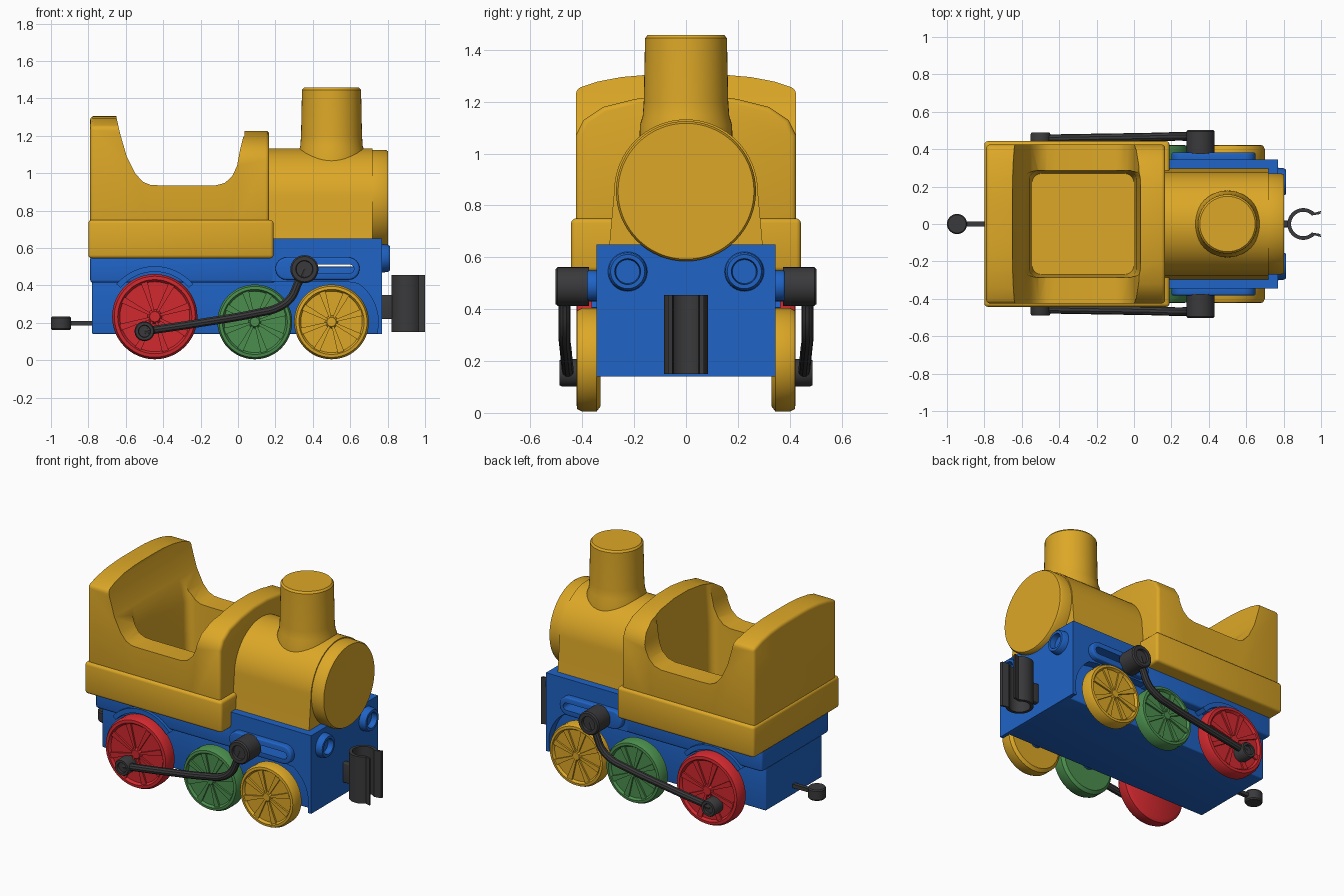
import bpy, bmesh
from math import sin, cos, pi, radians

if "Cube" in bpy.data.objects:
    bpy.data.objects.remove(bpy.data.objects["Cube"])


def material(name, rgb):
    m = bpy.data.materials.new(name)
    m.use_nodes = True
    m.diffuse_color = (*rgb, 1)
    m.node_tree.nodes["Principled BSDF"].inputs["Base Color"].default_value = (*rgb, 1)
    return m


YELLOW = material("warm yellow", (0.72, 0.39, 0.02))
BLUE = material("blue", (0.014, 0.125, 0.56))
RED = material("red", (0.64, 0.022, 0.028))
GREEN = material("green", (0.07, 0.27, 0.075))
GREY = material("dark grey", (0.042, 0.042, 0.045))


def place(u, v, w, axis):
    """Map profile coordinates u, v and position w along an axis to x, y, z."""
    return {"x": (w, u, v), "y": (u, w, v), "z": (u, v, w)}[axis]


def prism(points, axis, lo, hi):
    return [[place(u, v, w, axis) for u, v in points] for w in (lo, hi)]


def lathe(center, profile, axis, n=48, side=1):
    cu, cv = center
    return [[place(cu + r * cos(2 * pi * i / n), cv + r * sin(2 * pi * i / n), side * w, axis)
             for i in range(n)] for w, r in profile]


def arc(cu, cv, r, a, b, n=16):
    return [(cu + r * cos(radians(a + (b - a) * i / n)),
             cv + r * sin(radians(a + (b - a) * i / n))) for i in range(n + 1)]


def rect(u0, u1, v0, v1):
    return [(u0, v0), (u1, v0), (u1, v1), (u0, v1)]


def stadium(u0, u1, v0, v1):
    r, m = (v1 - v0) / 2, (v0 + v1) / 2
    return arc(u0 + r, m, r, 90, 270, 12) + arc(u1 - r, m, r, -90, 90, 12)


def bake(ob):
    """Replace modifiers or curve data with the finished mesh."""
    dg = bpy.context.evaluated_depsgraph_get()
    me = bpy.data.meshes.new_from_object(ob.evaluated_get(dg))
    ob.modifiers.clear()
    ob.data = me
    me.shade_smooth()
    me.set_sharp_from_angle(angle=radians(35))


def solid(name, lofts, mat, bevel=0):
    """Skin each list of rings into a closed solid."""
    bm = bmesh.new()
    for rings in lofts:
        vs = [[bm.verts.new(p) for p in ring] for ring in rings]
        n = len(vs[0])
        for a, b in zip(vs, vs[1:]):
            for i in range(n):
                bm.faces.new((a[i], a[(i + 1) % n], b[(i + 1) % n], b[i]))
        bm.faces.new(vs[0])
        bm.faces.new(vs[-1])
    bmesh.ops.recalc_face_normals(bm, faces=bm.faces)
    me = bpy.data.meshes.new(name)
    bm.to_mesh(me)
    bm.free()
    me.materials.append(mat)
    ob = bpy.data.objects.new(name, me)
    bpy.context.collection.objects.link(ob)
    if bevel:
        mod = ob.modifiers.new("bevel", "BEVEL")
        mod.width, mod.segments = bevel, 3
        mod.limit_method, mod.angle_limit = "ANGLE", radians(40)
    bake(ob)
    return ob


def boolean(ob, tool, operation="DIFFERENCE"):
    mod = ob.modifiers.new("cut", "BOOLEAN")
    mod.object, mod.operation, mod.solver = tool, operation, "EXACT"
    bake(ob)


# Chassis
solid("chassis_core", [prism(rect(-0.78, 0.76, 0.14, 0.5), "y", -0.29, 0.29)], BLUE, 0.008)
solid("rear_running_board", [prism(rect(-0.79, 0.2, 0.415, 0.56), "y", -0.345, 0.345)], BLUE, 0.015)
front_profile = ([(0.77, 0.14), (0.77, 0.65), (0.18, 0.65), (0.18, 0.42), (0.58, 0.42)]
                 + arc(0.5, 0.205, 0.25, 55, -10, 10) + [(0.746, 0.14)])
front_block = solid("front_block", [prism(front_profile, "y", -0.345, 0.345)], BLUE)
guides = [solid(side + "_rod_guide", [prism(stadium(0.2, 0.65, 0.43, 0.55), "y", s * 0.32, s * 0.382)],
                BLUE, 0.01) for side, s in (("left", 1), ("right", -1))]

# Slots through the rod guides
slot = solid("slot_cutter", [prism(stadium(0.3, 0.62, 0.465, 0.512), "y", -0.5, 0.5)], BLUE)
for part in [front_block] + guides:
    boolean(part, slot)
bpy.data.objects.remove(slot)

# Boiler, smokebox ring and chimney
boiler = [(0.3, 0.6)] + arc(0, 0.855, 0.277, 0, 180, 32) + [(-0.3, 0.6)]
solid("boiler", [prism(boiler, "x", 0.1, 0.72)], YELLOW)
solid("smokebox_front", [lathe((0, 0.855), [(0.71, 0.255), (0.72, 0.27), (0.79, 0.27), (0.803, 0.262)],
                               "x", 64)], YELLOW)
solid("chimney", [lathe((0.5, 0), [(1.0, 0.18), (1.11, 0.178), (1.145, 0.167), (1.2, 0.163),
                                   (1.445, 0.158), (1.457, 0.148)], "z")], YELLOW)

# Cab, shaped from a tapering shell and a side outline
def cab_section(x, half):
    return [(x, y, z) for y, z in half] + [(x, -y, z) for y, z in reversed(half)]


rear_half = [(0.425, 0.62), (0.425, 1.25), (0.34, 1.278), (0.25, 1.295), (0.15, 1.304), (0.07, 1.306)]
arch_half = [(0.425, 0.62), (0.425, 1.07), (0.395, 1.13), (0.32, 1.18), (0.2, 1.21), (0.07, 1.227)]
cab = solid("cab", [[cab_section(-0.79, rear_half), cab_section(-0.45, rear_half),
                     cab_section(-0.05, arch_half), cab_section(0.167, arch_half)]], YELLOW, 0.02)
outline = [(-0.9, 0.5), (-0.9, 1.4), (-0.66, 1.4), (-0.648, 1.29), (-0.63, 1.21), (-0.595, 1.09),
           (-0.55, 1.0), (-0.51, 0.955), (-0.47, 0.938), (-0.42, 0.935), (-0.12, 0.935), (-0.07, 0.948),
           (-0.03, 0.985), (-0.005, 1.04), (0.012, 1.13), (0.03, 1.2), (0.045, 1.4), (0.3, 1.4), (0.3, 0.5)]
shape = solid("cab_outline", [prism(outline, "y", -0.6, 0.6)], YELLOW)
boolean(cab, shape, "INTERSECT")
skirt = solid("cab_skirt", [prism(rect(-0.8, 0.19, 0.545, 0.75), "y", -0.443, 0.443)], YELLOW, 0.018)

# Seat well
well = []
for z, x0, x1, y in ((0.62, -0.545, 0, 0.27), (0.94, -0.56, 0.012, 0.285), (1.4, -0.66, 0.05, 0.3)):
    r = 0.05
    well.append([(px, py, z) for px, py in arc(x1 - r, y - r, r, 0, 90, 5) + arc(x0 + r, y - r, r, 90, 180, 5)
                 + arc(x0 + r, r - y, r, 180, 270, 5) + arc(x1 - r, r - y, r, 270, 360, 5)])
seat = solid("seat_well", [well], YELLOW)
boolean(cab, seat)
boolean(skirt, seat)
for helper in (shape, seat):
    bpy.data.objects.remove(helper)


# Wheel with a recessed face and wedge spokes
def wheel(name, x, r, mat, s):
    disc = lathe((x, r + 0.005), [(0.33, 0.9 * r), (0.345, r), (0.4, r), (0.42, 0.95 * r), (0.422, 0.87 * r),
                                  (0.407, 0.82 * r), (0.407, 0.17 * r), (0.422, 0.12 * r)], "y", 48, s)
    lofts = [disc]
    for i in range(8):
        c, d = cos(i * pi / 4 + 0.3), sin(i * pi / 4 + 0.3)
        pts = [(0.1 * r, -0.006), (0.84 * r, -0.018), (0.84 * r, 0.018), (0.1 * r, 0.006)]
        lofts.append(prism([(x + a * c - b * d, r + 0.005 + a * d + b * c) for a, b in pts],
                           "y", s * 0.39, s * 0.418))
    solid(name, lofts, mat)


for side, s in (("left", 1), ("right", -1)):
    wheel(side + "_rear_wheel", -0.445, 0.228, RED, s)
    wheel(side + "_middle_wheel", 0.09, 0.2, GREEN, s)
    wheel(side + "_front_wheel", 0.5, 0.2, YELLOW, s)

    # Arch over the rear wheel
    arch = arc(-0.445, 0.235, 0.268, 40, 140) + arc(-0.445, 0.235, 0.238, 140, 40)
    solid(side + "_wheel_arch", [prism(arch, "y", s * 0.28, s * 0.365)], BLUE)

    # Connecting rod with its two pins
    path = [(-0.5, 0.455, 0.155), (-0.2, 0.46, 0.2), (0.1, 0.465, 0.252), (0.21, 0.468, 0.28),
            (0.28, 0.468, 0.33), (0.32, 0.468, 0.41), (0.355, 0.468, 0.49)]
    cu = bpy.data.curves.new(side + "_rod", "CURVE")
    cu.dimensions = "3D"
    cu.bevel_depth, cu.bevel_resolution, cu.use_fill_caps = 0.023, 3, True
    sp = cu.splines.new("BEZIER")
    sp.bezier_points.add(len(path) - 1)
    for bp, (x, y, z) in zip(sp.bezier_points, path):
        bp.co = (x, s * y, z)
        bp.handle_left_type = bp.handle_right_type = "AUTO"
    cu.materials.append(GREY)
    tube = bpy.data.objects.new(side + "_connecting_rod_curve", cu)
    bpy.context.collection.objects.link(tube)
    bpy.context.view_layer.update()
    me = bpy.data.meshes.new_from_object(tube.evaluated_get(bpy.context.evaluated_depsgraph_get()))
    bpy.data.objects.remove(tube)
    me.shade_smooth()
    me.set_sharp_from_angle(angle=radians(35))
    bpy.context.collection.objects.link(bpy.data.objects.new(side + "_connecting_rod", me))
    for pin, center, r, y0, y1 in (("crank_pin", (-0.5, 0.155), 0.053, 0.4, 0.488),
                                   ("guide_pin", (0.355, 0.487), 0.075, 0.375, 0.503)):
        solid(side + "_" + pin, [lathe(center, [(y0, r), (y1 - 0.008, r), (y1, 0.9 * r), (y1, 0.62 * r),
                                                (y1 - 0.015, 0.58 * r)], "y", 32, s)], GREY)

    # Front buffers
    solid(side + "_buffer", [lathe((s * 0.225, 0.545), [(0.75, 0.078), (0.8, 0.073), (0.812, 0.066),
                                                        (0.812, 0.05), (0.775, 0.046)], "x", 32)], BLUE)

# Axles
for name, x, z in (("rear", -0.445, 0.233), ("middle", 0.09, 0.205), ("front", 0.5, 0.205)):
    solid(name + "_axle", [lathe((x, z), [(-0.34, 0.045), (0.34, 0.045)], "y", 24)], BLUE)

# Front clip coupling
clip = (arc(0.905, 0, 0.085, 45, 315, 32) + [(1.0, -0.07), (0.996, -0.053)]
        + arc(0.905, 0, 0.065, 315, 45, 32) + [(0.996, 0.053), (1.0, 0.07)])
solid("front_clip", [prism(clip, "z", 0.15, 0.455)], GREY)
solid("front_clip_mount", [prism(rect(0.76, 0.835, 0.22, 0.35), "y", -0.018, 0.018)], GREY, 0.006)

# Rear peg coupling
solid("rear_peg_bar", [prism(rect(-0.92, -0.76, 0.186, 0.21), "y", -0.013, 0.013)], GREY)
solid("rear_peg", [lathe((-0.946, 0), [(0.162, 0.048), (0.17, 0.054), (0.226, 0.054), (0.234, 0.048)],
                         "z", 32)], GREY)
